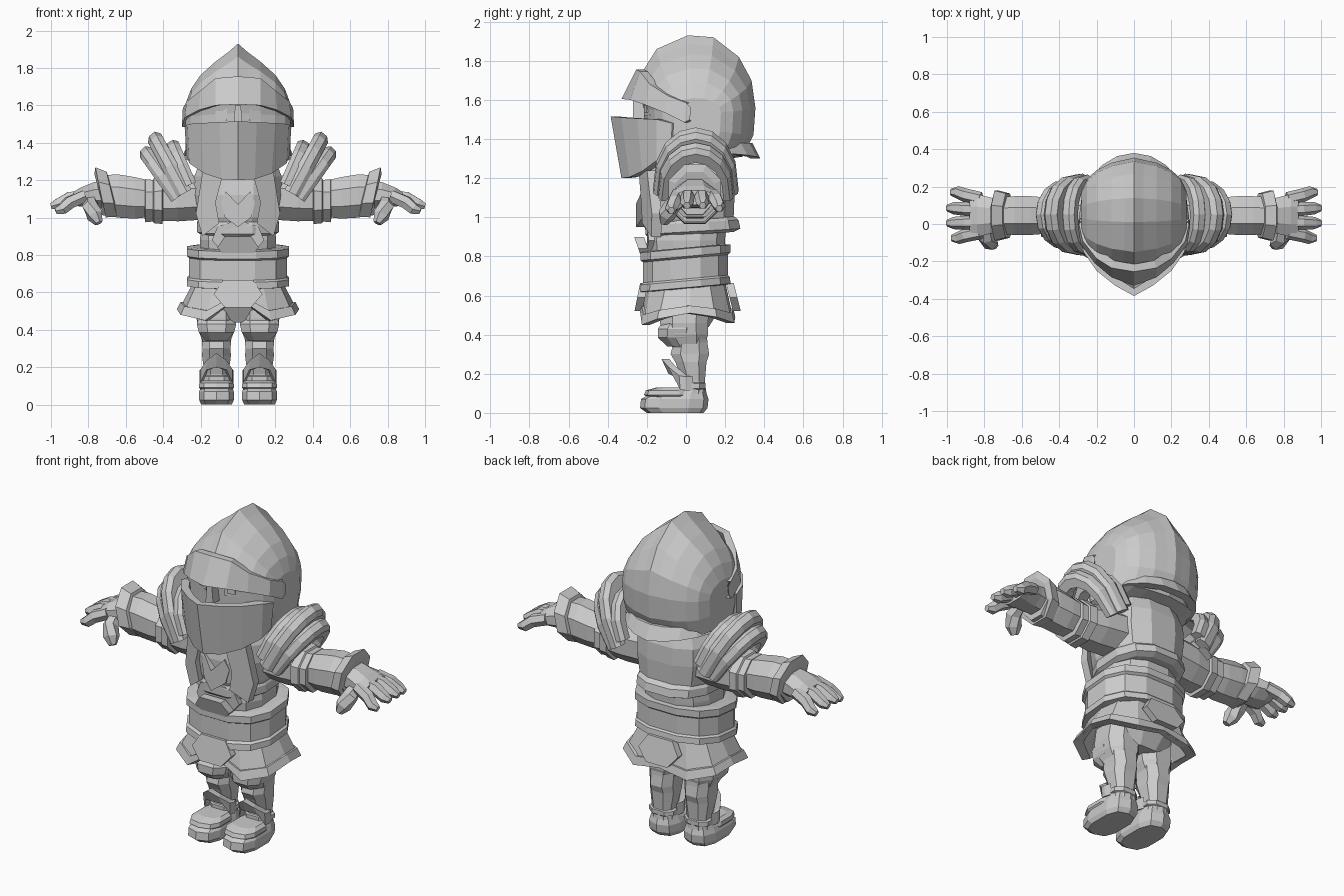
import bpy, bmesh, math
from mathutils import Vector

steel = bpy.data.materials.new("light_grey")
steel.diffuse_color = (0.6, 0.6, 0.6, 1)


def loft(name, rings, mirror=False, cap=True):
    """Skin a list of equally long closed rings."""
    bm = bmesh.new()
    vs = [[bm.verts.new(p) for p in r] for r in rings]
    n = len(vs[0])
    for a, b in zip(vs, vs[1:]):
        for i in range(n):
            j = (i + 1) % n
            bm.faces.new((a[i], a[j], b[j], b[i]))
    if cap:
        bm.faces.new(vs[0][::-1])
        bm.faces.new(vs[-1])
    bmesh.ops.recalc_face_normals(bm, faces=bm.faces)
    me = bpy.data.meshes.new(name)
    bm.to_mesh(me)
    bm.free()
    me.materials.append(steel)
    ob = bpy.data.objects.new(name, me)
    bpy.context.collection.objects.link(ob)
    if mirror:
        ob.modifiers.new("mirror", 'MIRROR')
    return ob


def ring(z, rx, yf, yb, cx=0, n=12, tilt=0, p=0.8):
    """Horizontal rounded ring from front yf to back yb."""
    out = []
    for i in range(n):
        a = 2 * math.pi * (i + 0.5) / n
        c, s = math.cos(a), math.sin(a)
        x = cx + rx * math.copysign(abs(c) ** p, c)
        y = (yf + yb) / 2 + (yb - yf) / 2 * math.copysign(abs(s) ** p, s)
        out.append((x, y, z + tilt * y))
    return out


def stack(name, rows, mirror=False, **kw):
    return loft(name, [ring(*r, **kw) for r in rows], mirror)


def xring(x, yc, zc, ry, rz, shear=0, n=8):
    """Ring around the arm axis."""
    return [(x + shear * math.sin(a), yc + ry * math.cos(a), zc + rz * math.sin(a))
            for a in (2 * math.pi * (i + 0.5) / n for i in range(n))]


def arm(name, rows):
    return loft(name, [xring(*r) for r in rows], True)


def shell(name, rows, shrink=0.88, back=0.04, mirror=True, cx=0, cap=True):
    """Curved plate: each row is (outer top, outer bottom)."""
    def inner(p):
        return (cx + (p[0] - cx) * shrink, p[1] + (back if p[1] < 0.02 else -back), p[2])
    return loft(name, [(t, b, inner(b), inner(t)) for t, b in rows], mirror, cap)


def both(rows, cx):
    """Complete half rows (local x) to a full plate centred at cx."""
    def sh(p, s):
        return (cx + s * p[0], p[1], p[2])
    left = [(sh(t, -1), sh(b, -1)) for t, b in rows[:0:-1]]
    return left + [(sh(t, 1), sh(b, 1)) for t, b in rows]


def plate(name, outline, yfun, depth=0.04, mirror=False):
    """Front plate from an x,z outline laid onto the body."""
    return loft(name, [[(x, yfun(x, z) + d, z) for x, z in outline] for d in (0, depth)], mirror)


def tube(name, pts, radii, n=6):
    pts = [Vector(p) for p in pts]
    rings = []
    for i, (p, r) in enumerate(zip(pts, radii)):
        d = pts[min(i + 1, len(pts) - 1)] - pts[max(i - 1, 0)]
        q = d.to_track_quat('Z', 'Y')
        rings.append([p + q @ Vector((r * math.cos(k * 2 * math.pi / n),
                                      r * math.sin(k * 2 * math.pi / n), 0)) for k in range(n)])
    return loft(name, rings, True)


# helmet: side profile lofted across x, with a ridge on the centre line
prof = [(-.22, 1.56), (-.25, 1.70), (-.15, 1.86), (.01, 1.93), (.14, 1.92), (.27, 1.82), (.335, 1.7),
        (.355, 1.56), (.345, 1.42), (.29, 1.31), (.1, 1.28), (-.12, 1.27), (-.21, 1.4)]
half = [(0, 1, 1, 1), (.05, .89, .96, .99), (.12, .76, .91, .98), (.2, .58, .78, .95),
        (.25, .4, .63, .9), (.28, .2, .42, .84)]
stations = [(-x, a, b, c) for x, a, b, c in half[:0:-1]] + half
loft("helmet_dome", [[(x, .05 + (y - .05) * fy, 1.53 + (z - 1.53) * (fu if z > 1.53 else fl))
                      for y, z in prof] for x, fu, fy, fl in stations])

# neck guard at the back of the helmet
rows = []
for i in range(6):
    a = math.pi / 2 * i / 5
    s, c = math.sin(a), math.cos(a)
    rows.append(((.275 * s, .03 + .31 * c, 1.38), (.295 * s, .03 + .35 * c, 1.30 + .03 * s)))
shell("neck_guard", rows, .9, .05, cap=False)

# raised brow and face guard
shell("visor_brow", [((0, -.255, 1.755), (0, -.33, 1.605)), ((.12, -.235, 1.745), (.12, -.285, 1.6)),
                     ((.2, -.185, 1.68), (.21, -.21, 1.575)), ((.275, -.09, 1.62), (.285, -.11, 1.535)),
                     ((.295, .0, 1.585), (.30, -.01, 1.485)), ((.295, .025, 1.56), (.298, .02, 1.50))])
shell("face_guard", [((0, -.385, 1.515), (0, -.33, 1.20)), ((.1, -.33, 1.51), (.09, -.29, 1.205)),
                     ((.2, -.25, 1.505), (.18, -.225, 1.235)), ((.27, -.15, 1.50), (.26, -.15, 1.29)),
                     ((.285, -.07, 1.48), (.275, -.08, 1.33))])
# eyes and nose bridge in the visor slit
plate("eye_frame", [(.06, 1.52), (.14, 1.52), (.14, 1.585), (.06, 1.585)], lambda x, z: -.235 + .35 * x, .08, True)
plate("eye", [(.08, 1.535), (.12, 1.535), (.12, 1.57), (.08, 1.57)], lambda x, z: -.243 + .35 * x, .03, True)
plate("nose", [(-.025, 1.48), (.025, 1.48), (.015, 1.6), (-.015, 1.6)], lambda x, z: -.27, .08)

# torso
stack("chest", [(.94, .2, -.19, .22), (1.0, .225, -.215, .25), (1.12, .245, -.22, .255),
                (1.22, .24, -.2, .25), (1.32, .2, -.15, .21)])
stack("chest_lip", [(.91, .2, -.2, .25), (.925, .225, -.215, .285), (.97, .225, -.215, .275),
                    (1.0, .21, -.2, .24)], tilt=.06)
stack("belly", [(.78, .2, -.19, .2), (.88, .21, -.2, .205), (.96, .2, -.19, .21)])
front = lambda x, z: -.25 + 1.4 * x * x + .15 * max(0, 1.05 - z)
plate("breast_strap", [(.08, 1.23), (.19, 1.24), (.225, 1.02), (.19, .9), (.1, .97), (.12, 1.08)],
      front, .05, True)
plate("breast_centre", [(0, 1.07), (.065, 1.14), (.09, 1.08), (.07, 1.0), (0, .95),
                        (-.07, 1.0), (-.09, 1.08), (-.065, 1.14)], lambda x, z: -.255 + .5 * abs(x), .06)
plate("belly_plate", [(0, .99), (.11, .95), (.14, .88), (.09, .82), (-.09, .82), (-.14, .88), (-.11, .95)],
      lambda x, z: -.225 + .25 * abs(x), .04)

# belt with rims and hexagonal buckles
stack("belt", [(.635, .24, -.2, .2), (.64, .28, -.245, .235), (.675, .28, -.24, .23), (.685, .268, -.225, .22),
               (.79, .268, -.225, .22), (.80, .28, -.24, .235), (.84, .28, -.24, .235), (.845, .24, -.2, .2)],
      tilt=.09)
plate("buckle_upper", [(-.11, .84), (-.07, .79), (.07, .79), (.11, .84), (.07, .90), (-.07, .90)],
      lambda x, z: -.23 - .35 * (z - .8), .05)
hexa = [(-.13, .59), (-.07, .52), (.07, .52), (.13, .59), (.08, .665), (-.08, .665)]
plate("buckle_lower", hexa, lambda x, z: -.235 - .2 * (.66 - z))
plate("buckle_back", hexa, lambda x, z: .205 + .25 * (.66 - z))

# flared skirt with thick hem
skirt = [((.03, -.2, .67), (.06, -.225, .53)), ((.13, -.18, .67), (.17, -.215, .45)),
         ((.21, -.1, .67), (.295, -.14, .48)), ((.23, .02, .67), (.315, .02, .51)),
         ((.21, .12, .67), (.295, .15, .49)), ((.13, .19, .67), (.17, .235, .46)), ((0, .2, .67), (0, .24, .49))]
shell("skirt", skirt, .9, .03)
hem = []
for t, b in skirt:
    t, b = Vector(t), Vector(b)
    o = Vector((b.x * .04, b.y * .05, 0))
    hem.append((tuple(t.lerp(b, .76) + o), tuple(b + o)))
shell("skirt_hem", hem, .88, .035)
stack("hips", [(.44, .15, -.1, .12), (.52, .2, -.15, .17), (.68, .21, -.17, .18)])

# legs
L = .115
stack("thigh", [(.56, .1, -.14, .13), (.46, .113, -.14, .12), (.40, .105, -.13, .12), (.33, .075, -.07, .1)],
      True, cx=L, n=8)
stack("knee_guard", [(.47, .1, -.12, .05), (.43, .112, -.15, .06), (.385, .1, -.15, .05), (.34, .06, -.1, .03)],
      True, cx=L, n=8)
stack("calf", [(.44, .09, -.05, .11), (.36, .085, -.07, .115), (.30, .08, -.085, .125), (.26, .082, -.06, .11),
               (.16, .068, -.02, .1), (.08, .075, -.04, .1)], True, cx=L, n=8)
stack("greave_band", [(.12, .07, -.02, .1), (.125, .085, -.03, .105), (.15, .085, -.03, .105),
                      (.155, .07, -.02, .1)], True, cx=L, n=8)
shell("shin_guard", both([((0, -.125, .275), (0, -.09, .2)), ((.05, -.095, .24), (.055, -.06, .185)),
                          ((.085, -.035, .19), (.085, -.03, .12)), ((.09, -.005, .185), (.09, 0, .115))], L),
      .85, .04, cx=L)
# boots with toe plates
stack("boot", [(0, .085, -.2, .09), (.025, .096, -.235, .11), (.07, .096, -.23, .115), (.1, .085, -.18, .105),
               (.13, .07, -.08, .1)], True, cx=L, n=10, p=.7)
stack("toe_plate", [(.08, .088, -.19, .03), (.092, .098, -.215, .04), (.115, .095, -.205, .03),
                    (.13, .075, -.15, .02)], True, cx=L, n=10, p=.7)

# arms
arm("sleeve", [(.17, .05, 1.11, .14, .13), (.32, .045, 1.1, .135, .13), (.43, .045, 1.09, .115, .115)])
arm("elbow_band", [(.40, .045, 1.09, .11, .11), (.405, .045, 1.09, .14, .135), (.45, .045, 1.09, .135, .13),
                   (.455, .045, 1.09, .125, .12), (.495, .045, 1.09, .125, .125), (.50, .045, 1.09, .1, .1)])
arm("forearm", [(.47, .045, 1.1, .105, .105), (.55, .045, 1.105, .112, .12), (.64, .045, 1.115, .112, .125),
                (.73, .045, 1.12, .105, .115)])
arm("cuff", [(.67, .045, 1.125, .11, .115, .03), (.675, .045, 1.125, .128, .13, .03),
             (.735, .045, 1.135, .145, .145, .03), (.74, .045, 1.13, .11, .11, .03)])
arm("palm", [(.70, .045, 1.125, .09, .085), (.77, .045, 1.12, .105, .075), (.84, .045, 1.11, .125, .055),
             (.88, .045, 1.1, .12, .04)])
for i, (y0, y1, x1, z1) in enumerate([(-.045, -.075, .96, 1.035), (.01, .005, .985, 1.06),
                                      (.075, .085, .985, 1.06), (.135, .17, .965, 1.045)]):
    tube("finger_%d" % (i + 1), [(.82, y0, 1.115), (.90, (y0 + y1) / 2, z1 + .045), (x1 - .02, y1, z1 + .01),
                                 (x1 + .015, y1, z1)], [.036, .037, .033, .018])
tube("thumb", [(.79, -.01, 1.1), (.79, -.07, 1.06), (.765, -.1, 1.01), (.745, -.115, .97)],
     [.035, .045, .045, .022])

# shoulder guards: three fanned arches
fan = [((.225, 1.19), (.325, 1.42), .21, .08), ((.25, 1.15), (.42, 1.465), .215, .085),
       ((.29, 1.13), (.475, 1.39), .19, .08)]
for k, (f, t, ry, w) in enumerate(fan):
    d = Vector((t[0] - f[0], t[1] - f[1])).normalized()
    side = Vector((d.y, -d.x)) * w
    rings = []
    for i in range(9):
        a = math.pi * i / 8
        s, c = math.sin(a) ** .8, math.cos(a)

        def pt(u, q, off=0):
            return (f[0] + (t[0] - f[0]) * s * q + side.x * u - d.x * off, .05 + ry * c * q,
                    f[1] + (t[1] - f[1]) * s * q + side.y * u - d.y * off)
        rings.append([pt(0, .95), pt(.3, 1.02), pt(.75, 1.0), pt(1, .92), pt(1, .75), pt(0, .75)])
    loft("shoulder_plate_%d" % (k + 1), rings, True)
